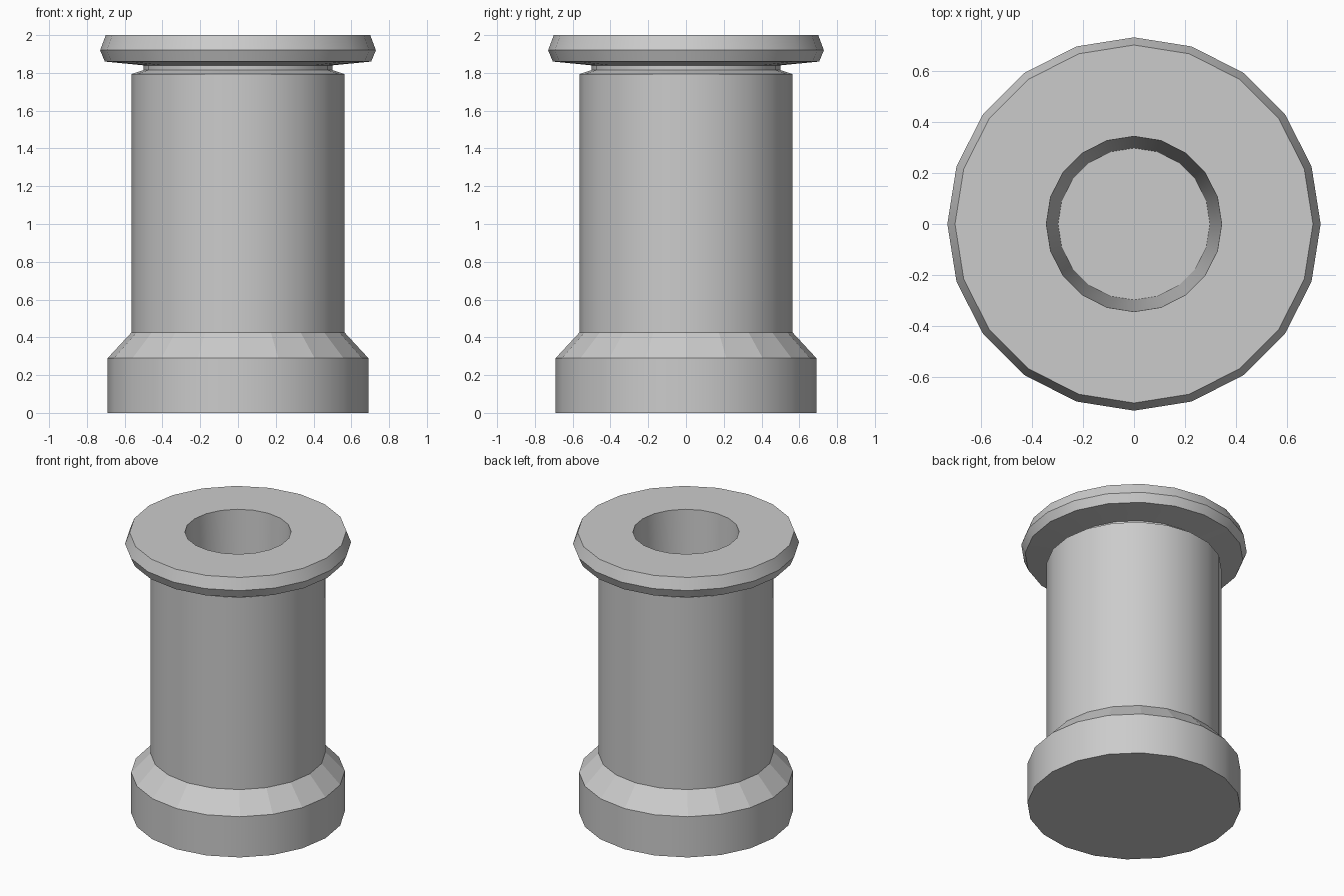
import bpy, bmesh, math

if "Cube" in bpy.data.objects:
    bpy.data.objects.remove(bpy.data.objects["Cube"])

SIDES = 20


def lathe(name, profile, flat_bands=()):
    """Spin (radius, z) points around z; cap both ends of the profile."""
    bm = bmesh.new()
    rings = []
    for r, z in profile:
        rings.append([bm.verts.new((r * math.cos(math.tau * i / SIDES),
                                    r * math.sin(math.tau * i / SIDES), z))
                      for i in range(SIDES)])
    flat = []
    for b, (lo, hi) in enumerate(zip(rings, rings[1:])):
        for i in range(SIDES):
            j = (i + 1) % SIDES
            f = bm.faces.new((lo[i], lo[j], hi[j], hi[i]))
            if b in flat_bands:
                flat.append(f)
    flat.append(bm.faces.new(rings[0][::-1]))
    flat.append(bm.faces.new(rings[-1]))
    bm.faces.index_update()
    flat_ids = [f.index for f in flat]
    mesh = bpy.data.meshes.new(name)
    bm.to_mesh(mesh)
    bm.free()
    obj = bpy.data.objects.new(name, mesh)
    bpy.context.collection.objects.link(obj)
    bpy.ops.object.select_all(action='DESELECT')
    obj.select_set(True)
    bpy.context.view_layer.objects.active = obj
    bpy.ops.object.shade_smooth_by_angle(angle=math.radians(25))
    for i in flat_ids:
        mesh.polygons[i].use_smooth = False
    return obj


lathe("flanged_pipe", [
    (0.69, 0.0), (0.69, 0.29),               # base
    (0.565, 0.425),                          # faceted shoulder
    (0.565, 1.793), (0.50, 1.815),           # body and its top chamfer
    (0.50, 1.84),                            # neck groove
    (0.705, 1.86), (0.73, 1.92), (0.70, 2.0),  # flange
    (0.343, 2.0), (0.297, 1.0),              # tapered bore
], flat_bands=(1,))
